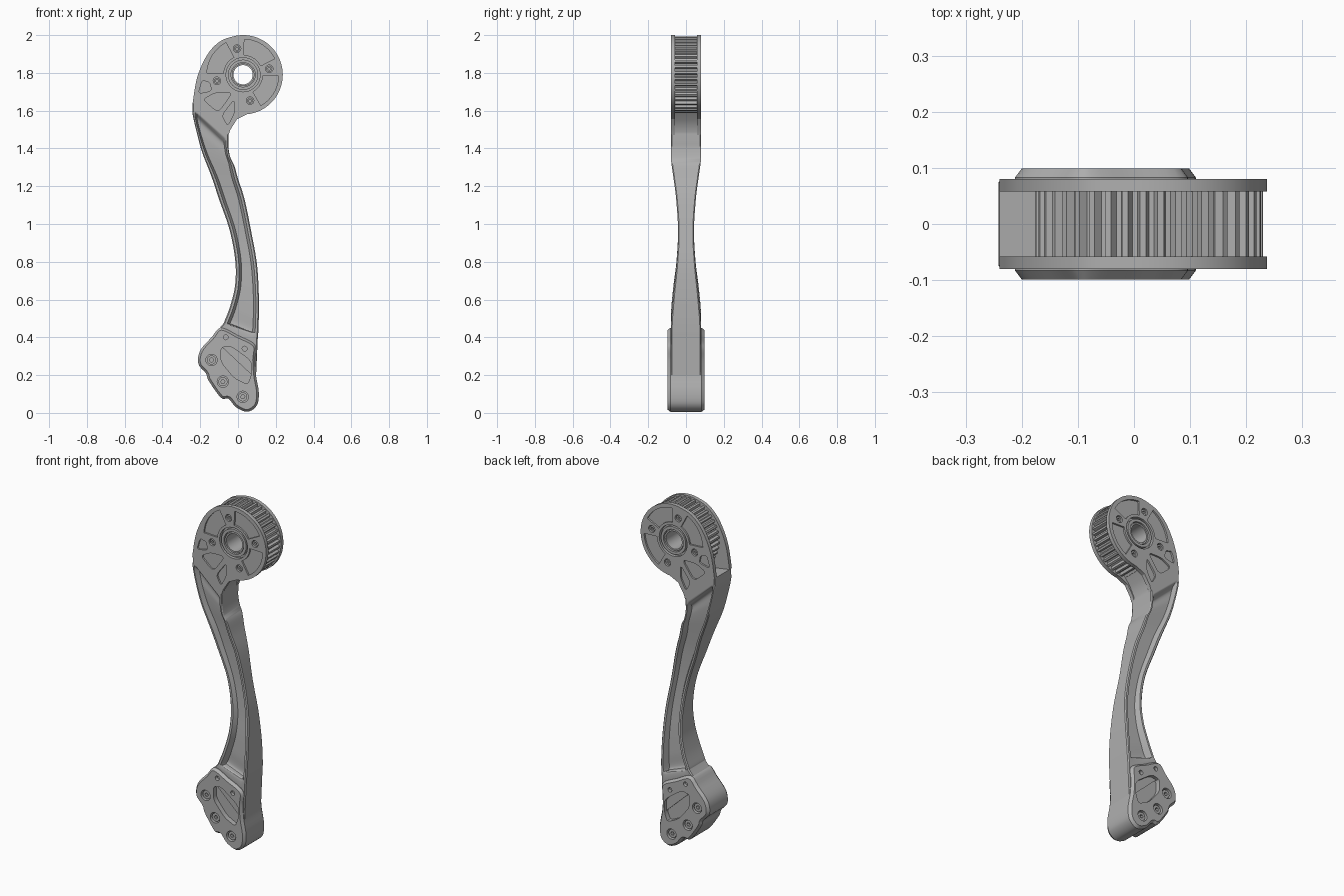
import bpy, bmesh, math
from mathutils import Vector

cube = bpy.data.objects.get("Cube")
if cube:
    bpy.data.objects.remove(cube, do_unlink=True)

metal = bpy.data.materials.new("machined grey metal")
metal.use_nodes = True
metal.diffuse_color = (0.43, 0.43, 0.43, 1)
for node in metal.node_tree.nodes:
    if node.type == 'BSDF_PRINCIPLED':
        node.inputs["Base Color"].default_value = metal.diffuse_color

HUB = Vector((0.027, 1.79))


def scaled(points):
    """Hundredths to units."""
    return [tuple(c / 100 for c in p) for p in points]


def spline_through(points, steps, closed=False):
    """Catmull-Rom interpolation of tuples of any length."""
    count = len(points)
    result = []
    for i in range(count if closed else count - 1):
        if closed:
            ids = [(i + k) % count for k in (-1, 0, 1, 2)]
        else:
            ids = [min(max(i + k, 0), count - 1) for k in (-1, 0, 1, 2)]
        a, b, c, d = (points[k] for k in ids)
        for s in range(steps):
            t = s / steps
            result.append(tuple(
                q + 0.5 * t * (r - p + t * (2 * p - 5 * q + 4 * r - w + t * (3 * (q - r) + w - p)))
                for p, q, r, w in zip(a, b, c, d)))
    if not closed:
        result.append(tuple(points[-1]))
    return result


def rounded(points, rounds=2):
    """Corner cutting on a closed polygon."""
    for _ in range(rounds):
        cut = []
        for p, q in zip(points, points[1:] + points[:1]):
            p, q = Vector(p), Vector(q)
            cut += [tuple(p.lerp(q, 0.15)), tuple(p.lerp(q, 0.85))]
        points = cut
    return points


def inset(loop, amount):
    pairs = list(zip(loop, loop[1:] + loop[:1]))
    turn = math.copysign(1, sum(p[0] * q[1] - q[0] * p[1] for p, q in pairs))
    result = []
    for i, p in enumerate(loop):
        along = (Vector(loop[(i + 1) % len(loop)]) - Vector(loop[i - 1])).normalized()
        result.append((p[0] - along.y * amount * turn, p[1] + along.x * amount * turn))
    return result


def polar(radius, degrees, center=HUB):
    a = math.radians(degrees)
    return (center[0] + radius * math.cos(a), center[1] + radius * math.sin(a))


def arc(radius, start, end, steps, center=HUB):
    return [polar(radius, start + (end - start) * i / steps, center) for i in range(steps + 1)]


def circle(center, radius, sides=32):
    return arc(radius, 0, 360, sides, center)[:-1]


def sector(start, end, inner, outer):
    return arc(inner, start, end, 12) + arc(outer, end, start, 16)


def finish(name, bm, mirrored=False):
    bmesh.ops.recalc_face_normals(bm, faces=bm.faces[:])
    mesh = bpy.data.meshes.new(name)
    bm.to_mesh(mesh)
    bm.free()
    mesh.shade_smooth()
    mesh.set_sharp_from_angle(angle=math.radians(28))
    mesh.materials.clear()
    mesh.materials.append(metal)
    obj = bpy.data.objects.new(name, mesh)
    bpy.context.collection.objects.link(obj)
    if mirrored:
        mirror = obj.modifiers.new("Mirror", 'MIRROR')
        mirror.use_axis = (False, True, False)
        mirror.use_mirror_merge = False


def sheet(name, loops, near, far, mirrored=True):
    """Flat part in the x-z plane; inner loops become holes."""
    curve = bpy.data.curves.new(name + " outline", 'CURVE')
    curve.dimensions = '2D'
    curve.fill_mode = 'BOTH'
    curve.extrude = (far - near) / 2
    for loop in loops:
        line = curve.splines.new('POLY')
        line.points.add(len(loop) - 1)
        for point, (x, z) in zip(line.points, loop):
            point.co = (x, z, 0, 1)
        line.use_cyclic_u = True
    temp = bpy.data.objects.new(name + " outline", curve)
    bpy.context.collection.objects.link(temp)
    graph = bpy.context.evaluated_depsgraph_get()
    mesh = bpy.data.meshes.new_from_object(temp.evaluated_get(graph))
    bm = bmesh.new()
    bm.from_mesh(mesh)
    bpy.data.objects.remove(temp, do_unlink=True)
    bpy.data.curves.remove(curve)
    bpy.data.meshes.remove(mesh)
    for v in bm.verts:
        v.co = (v.co.x, (near + far) / 2 + v.co.z, v.co.y)
    bmesh.ops.remove_doubles(bm, verts=bm.verts[:], dist=0.00005)
    finish(name, bm, mirrored)


def loft(name, rings, capped):
    bm = bmesh.new()
    rows = [[bm.verts.new(p) for p in ring] for ring in rings]
    for a, b in zip(rows, rows[1:]):
        for i in range(len(a)):
            bm.faces.new((a[i - 1], a[i], b[i], b[i - 1]))
    if capped:
        bm.faces.new(rows[0])
        bm.faces.new(rows[-1])
    finish(name, bm)


# Shank: left x, z, right x, z, half thickness, pocket depth
stations = scaled([
    (-24, 164, -5, 148, 8, 0), (-24, 161, -5, 144, 8, 0), (-24, 158, -5, 140, 8, 3),
    (-22, 149, -4, 135, 8, 3), (-19, 138, -2, 131, 7.6, 3), (-14, 125, 0, 124, 6.6, 3),
    (-10, 113, 3.5, 113, 5.2, 2.5), (-4.5, 97, 7, 96, 4.2, 2), (-1.5, 81, 10, 79, 5, 2.4),
    (-1.5, 68, 11, 63, 6.6, 3), (-4, 57, 11, 50, 7.7, 3.5), (-7, 49, 10.7, 42, 8, 3.5),
    (-8, 47, 10.5, 40, 8, 0), (-14, 40, 9.5, 18, 8, 0)])
rings = []
for lx, lz, rx, rz, half, depth in spline_through(stations, 6):
    left, right = Vector((lx, lz)), Vector((rx, rz))
    length = (right - left).length
    floor = half - max(depth, 0)
    side = [(0, half - 0.006), (0.006, half), (0.018, half), (0.032, floor)]
    front = side + [(length - u, y) for u, y in reversed(side)]
    section = front + [(u, -y) for u, y in reversed(front)]
    ring = []
    for u, y in section:
        p = left.lerp(right, u / length)
        ring.append((p.x, y, p.y))
    rings.append(ring)
loft("shank", rings, True)

# Head: side plates with shallow pockets, joined by a core
neck = scaled([(-0.5, 155.5), (-4, 150), (-5, 147)])
crown = spline_through([polar(0.21, 100)] + scaled([(-9, 197), (-16, 190), (-21.5, 178), (-24, 164)]), 6)
head = neck[::-1] + arc(0.21, -84, 98, 60) + crown
screws = [polar(0.142, a) for a in (103, 13, -75, 193)]
bores = [circle(HUB, 0.09, 48)] + [circle(s, 0.02, 20) for s in screws]
panels = [sector(27, 88, 0.105, 0.188), sector(-60, -2, 0.105, 0.188), sector(118, 177, 0.105, 0.192)]
for corners in ([(-21, 169), (-19, 176), (-15, 175), (-14, 170.5)],
                [(-18.5, 166), (-12, 169.5), (-3, 169.5), (-10.5, 159)],
                [(-2, 166), (-2, 158.5), (-5.5, 152), (-8.5, 157.5)]):
    panels.append(rounded(scaled(corners)))
sheet("head_plate_inner", [head] + bores, 0.058, 0.07)
sheet("head_plate_outer", [head] + bores + panels, 0.07, 0.08)
sheet("neck_core", [scaled([(-24, 164), (2, 160), (-2, 155), (-5, 149), (-5, 147)])], -0.06, 0.06, False)

# Toothed pulley with open bore
teeth = 40
gear = []
for i in range(teeth):
    for radius, offset in ((0.188, 0), (0.203, 0.18), (0.203, 0.52), (0.188, 0.7)):
        gear.append(polar(radius, 360 * (i + offset) / teeth))
sheet("toothed_pulley", [gear, circle(HUB, 0.055, 48)], -0.06, 0.06, False)
sheet("bearing_ring", [circle(HUB, 0.08, 48), circle(HUB, 0.064, 48)], 0.058, 0.078)
sheet("bearing_sleeve", [circle(HUB, 0.06, 48), circle(HUB, 0.051, 48)], -0.072, 0.072, False)
for i, s in enumerate(screws):
    sheet(f"head_screw_{i + 1}", [circle(s, 0.016, 20), circle(s, 0.008, 6)], 0.058, 0.074)

# Foot: chamfered shell, pocketed face plates and solid core
foot = spline_through(scaled([
    (-14, 40), (-9, 45), (0, 41), (9, 36), (9, 28), (9.5, 20), (11, 11), (10, 4), (5, 0.6),
    (-1, 3), (-5, 7.5), (-9, 8), (-15.5, 17), (-17, 21), (-21, 26), (-20, 33)]), 5, True)
face = inset(foot, 0.012)
loft("foot_shell", [[(x, y, z) for x, z in loop] for loop, y in
                    ((face, -0.099), (foot, -0.083), (foot, 0.083), (face, 0.099))], False)
large = scaled([(-14, 28), (-8, 16.5), (2.5, 8.5)])
small = scaled([(-6.5, 40), (3.5, 34)])
pocket = rounded(scaled([(-9, 34.5), (-4, 35.5), (7, 27.5), (7, 20), (5, 15), (-2, 18.5), (-9, 27)]))
holes = [circle(c, 0.03, 28) for c in large] + [circle(c, 0.013, 16) for c in small]
sheet("foot_face", [face, pocket] + holes, 0.07, 0.099)
sheet("foot_core", [face], -0.07, 0.07, False)
for i, c in enumerate(large):
    sheet(f"foot_bolt_{i + 1}", [circle(c, 0.024, 24), circle(c, 0.011, 6)], 0.069, 0.09)
